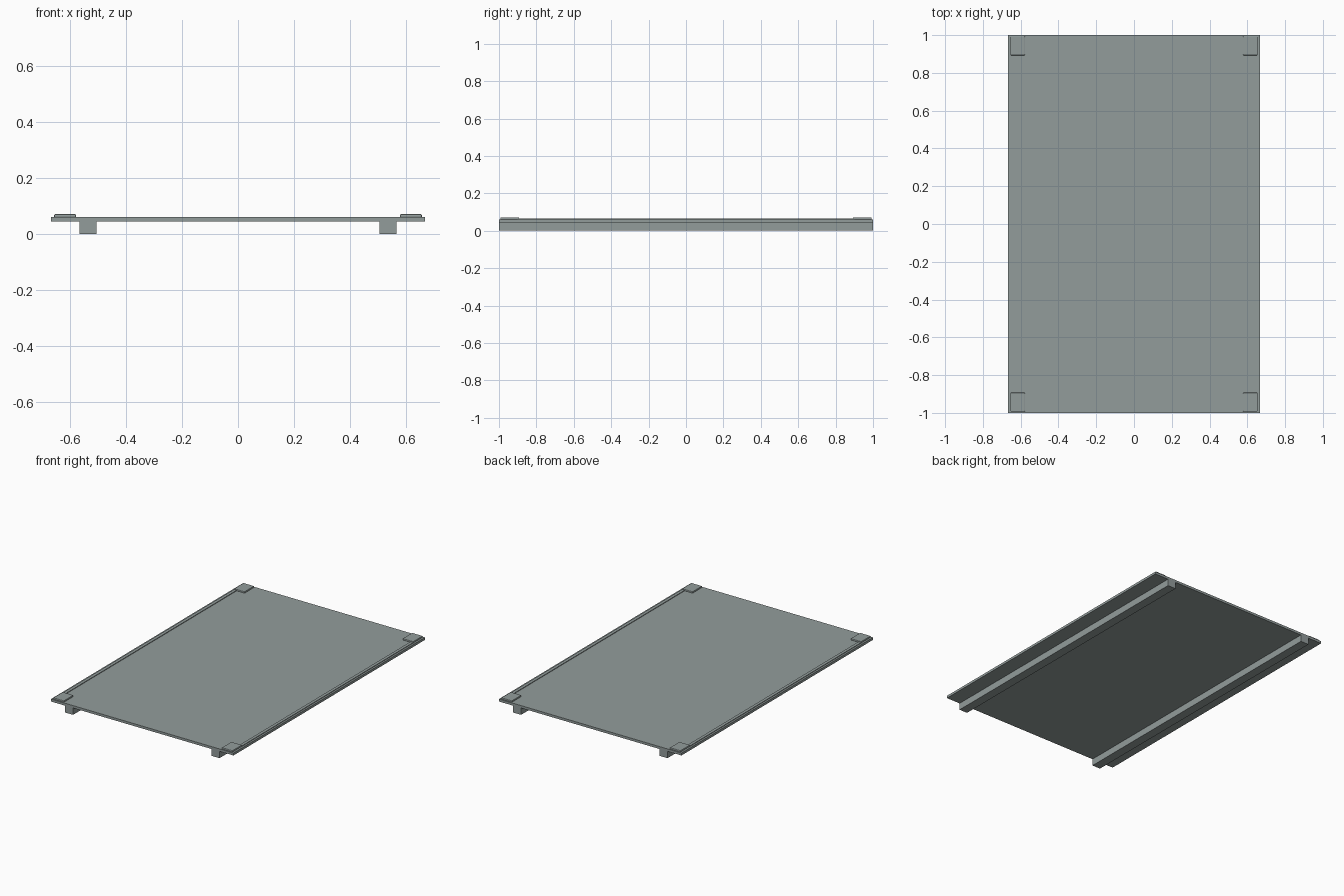
import bpy

if "Cube" in bpy.data.objects:
    bpy.data.objects.remove(bpy.data.objects["Cube"])

mat = bpy.data.materials.new("grey_green")
mat.diffuse_color = (0.29, 0.335, 0.33, 1)
mat.use_nodes = True
mat.node_tree.nodes["Principled BSDF"].inputs["Base Color"].default_value = mat.diffuse_color


def box(name, x0, x1, y0, y1, z0, z1, bevel=0.0):
    bpy.ops.mesh.primitive_cube_add(size=1)
    o = bpy.context.object
    o.name = name
    o.location = ((x0 + x1) / 2, (y0 + y1) / 2, (z0 + z1) / 2)
    o.scale = (x1 - x0, y1 - y0, z1 - z0)
    bpy.ops.object.transform_apply(location=True, rotation=False, scale=True)
    o.data.materials.append(mat)
    if bevel:
        m = o.modifiers.new("soft_edge", 'BEVEL')
        m.width = bevel
        m.segments = 2
    return o


def span(a, b, side):
    return sorted((a * side, b * side))


# flat deck panel
box("deck_panel", -0.667, 0.667, -1, 1, 0.045, 0.061)

for sx, side in ((-1, "left"), (1, "right")):
    # support runner under the deck
    x0, x1 = span(0.505, 0.565, sx)
    box(side + "_runner", x0, x1, -1, 1, 0, 0.045)
    # thin raised lip between the corner pads
    x0, x1 = span(0.635, 0.655, sx)
    box(side + "_lip", x0, x1, -0.9, 0.9, 0.058, 0.065)
    # corner pads
    x0, x1 = span(0.577, 0.655, sx)
    for sy, end in ((-1, "front"), (1, "back")):
        y0, y1 = span(0.893, 0.993, sy)
        box(f"{end}_{side}_pad", x0, x1, y0, y1, 0.058, 0.071, 0.004)
